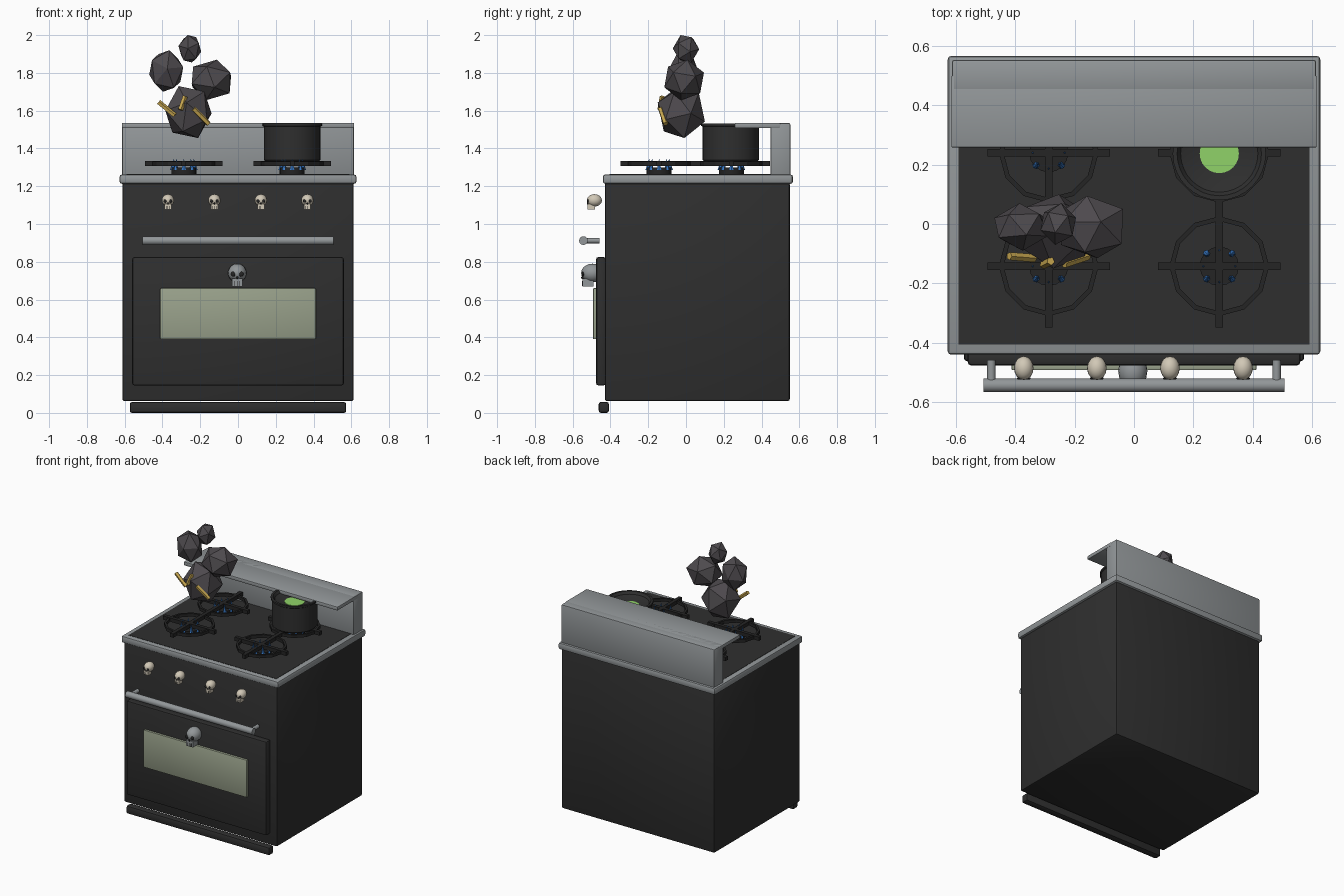
import bpy, bmesh, math, random
from mathutils import Matrix, Vector, Euler

if "Cube" in bpy.data.objects:
    bpy.data.objects.remove(bpy.data.objects["Cube"], do_unlink=True)


def material(name, *rgb):
    m = bpy.data.materials.new(name)
    m.use_nodes = True
    m.diffuse_color = (*rgb, 1)
    bsdf = next(n for n in m.node_tree.nodes if n.type == 'BSDF_PRINCIPLED')
    bsdf.inputs["Base Color"].default_value = (*rgb, 1)
    return m


BLACK = material("black enamel", 0.028, 0.028, 0.028)
IRON = material("cast iron", 0.018, 0.018, 0.018)
STEEL = material("brushed steel", 0.29, 0.31, 0.32)
GLASS = material("smoky green glass", 0.32, 0.36, 0.26)
BONE = material("bone", 0.64, 0.58, 0.47)
ROCK = material("charcoal rock", 0.075, 0.068, 0.075)
GOLD = material("gold", 0.58, 0.39, 0.08)
FLAME = material("blue flame", 0.04, 0.2, 0.6)
BREW = material("green brew", 0.28, 0.65, 0.14)


def finish(name, bm, *mats, smooth=False):
    bmesh.ops.recalc_face_normals(bm, faces=bm.faces)
    mesh = bpy.data.meshes.new(name)
    bm.to_mesh(mesh)
    bm.free()
    for m in mats:
        mesh.materials.append(m)
    ob = bpy.data.objects.new(name, mesh)
    bpy.context.collection.objects.link(ob)
    if smooth:
        bpy.ops.object.select_all(action='DESELECT')
        ob.select_set(True)
        bpy.context.view_layer.objects.active = ob
        bpy.ops.object.shade_smooth_by_angle()
    return ob


def add_box(bm, lo, hi):
    lo, hi = Vector(lo), Vector(hi)
    mat = Matrix.Translation((lo + hi) / 2) @ Matrix.Diagonal((*(hi - lo), 1))
    return bmesh.ops.create_cube(bm, size=1, matrix=mat)["verts"]


def box(name, lo, hi, mat, bevel=0.0):
    bm = bmesh.new()
    add_box(bm, lo, hi)
    if bevel:
        bmesh.ops.bevel(bm, geom=bm.edges[:], offset=bevel, segments=2,
                        profile=0.5, affect='EDGES')
    return finish(name, bm, mat, smooth=bevel > 0)


def rod(name, p, q, r, mat, sides=16, tip=None, smooth=True):
    p, q = Vector(p), Vector(q)
    bm = bmesh.new()
    turn = (q - p).to_track_quat('Z', 'Y').to_matrix().to_4x4()
    bmesh.ops.create_cone(bm, cap_ends=True, segments=sides, radius1=r,
                          radius2=r if tip is None else tip, depth=(q - p).length,
                          matrix=Matrix.Translation((p + q) / 2) @ turn)
    return finish(name, bm, mat, smooth=smooth)


def lathe(name, profile, x, y, mat, sides, closed=False, smooth=True):
    bm = bmesh.new()
    vs = [bm.verts.new((x + r, y, z)) for r, z in profile]
    pairs = list(zip(vs, vs[1:])) + ([(vs[-1], vs[0])] if closed else [])
    es = [bm.edges.new(p) for p in pairs]
    bmesh.ops.spin(bm, geom=vs + es, cent=(x, y, 0), axis=(0, 0, 1),
                   angle=math.tau, steps=sides)
    bmesh.ops.remove_doubles(bm, verts=bm.verts, dist=0.0005)
    return finish(name, bm, mat, smooth=smooth)


def skull(name, loc, s, mat):
    """Cranium and jaw, with dark sockets, nose and tooth gaps."""
    bm = bmesh.new()

    def ball(c, r, index):
        m = Matrix.Translation(c) @ Matrix.Diagonal((*r, 1))
        vs = bmesh.ops.create_uvsphere(bm, u_segments=16, v_segments=10,
                                       radius=1, matrix=m)["verts"]
        paint(vs, index)

    def paint(vs, index):
        for f in {f for v in vs for f in v.link_faces}:
            f.material_index = index

    ball((0, 0, 0.18), (0.82, 1, 0.82), 0)
    add_box(bm, (-0.45, -0.9, -1), (0.45, 0.1, -0.3))
    for side in (-1, 1):
        ball((side * 0.36, -0.86, 0.08), (0.22, 0.12, 0.22), 1)
    ball((0, -0.9, -0.24), (0.09, 0.1, 0.13), 1)
    for x in (-0.22, 0, 0.22):
        paint(add_box(bm, (x - 0.03, -0.92, -0.98), (x + 0.03, -0.85, -0.55)), 1)
    bm.transform(Matrix.Translation(loc) @ Matrix.Scale(s, 4))
    return finish(name, bm, mat, IRON, smooth=True)


def rock(name, lo, hi, seed):
    """Randomly turned icosahedron fitted to a bounding box."""
    rng = random.Random(seed)
    bm = bmesh.new()
    turn = Euler([rng.uniform(0, 3) for _ in range(3)]).to_matrix().to_4x4()
    bmesh.ops.create_icosphere(bm, subdivisions=1, radius=1, matrix=turn)
    for i in range(3):
        a = min(v.co[i] for v in bm.verts)
        b = max(v.co[i] for v in bm.verts)
        for v in bm.verts:
            v.co[i] = lo[i] + (v.co[i] - a) / (b - a) * (hi[i] - lo[i])
    return finish(name, bm, ROCK)


# Cabinet, worktop and backsplash with shelf
box("oven_body", (-0.612, -0.43, 0.062), (0.612, 0.55, 1.22), BLACK, 0.012)
box("kick_rail", (-0.573, -0.462, 0.0), (0.573, -0.408, 0.058), BLACK, 0.012)
box("worktop", (-0.627, -0.44, 1.213), (0.627, 0.566, 1.262), STEEL, 0.012)
box("cooktop_plate", (-0.59, -0.405, 1.258), (0.59, 0.45, 1.264), BLACK)
box("backsplash", (-0.613, 0.447, 1.255), (0.613, 0.552, 1.535), STEEL, 0.008)
box("shelf", (-0.615, 0.257, 1.508), (0.615, 0.5, 1.535), STEEL, 0.005)

# Door, window, handle and ornament
box("oven_door", (-0.56, -0.476, 0.145), (0.56, -0.425, 0.825), BLACK, 0.012)
box("door_window", (-0.412, -0.492, 0.39), (0.412, -0.47, 0.66), GLASS, 0.004)
rod("handle_bar", (-0.506, -0.543, 0.912), (0.506, -0.543, 0.912), 0.023, STEEL)
for side in (-1, 1):
    rod("handle_post", (side * 0.48, -0.543, 0.912), (side * 0.48, -0.458, 0.912),
        0.014, STEEL)
skull("door_ornament", (-0.004, -0.495, 0.73), 0.06, STEEL)
for i in range(4):
    skull("knob", (-0.371 + i * 0.246, -0.485, 1.118), 0.04, BONE)

# Burners with flames and grates
for bx in (-0.287, 0.287):
    for by in (-0.142, 0.24):
        rod("burner", (bx, by, 1.26), (bx, by, 1.3), 0.066, IRON)
        for k in range(8):
            a = k * math.pi / 4
            d = Vector((math.cos(a), math.sin(a), 0))
            c = Vector((bx, by, 0)) + d * 0.06
            rod("flame", c + Vector((0, 0, 1.285)), c + Vector((0, 0, 1.345)) - d * 0.008,
                0.013, FLAME, sides=6, tip=0.001, smooth=False)
        lathe("grate_ring", [(0.152, 1.308), (0.168, 1.308), (0.168, 1.33), (0.152, 1.33)],
              bx, by, IRON, 12, closed=True, smooth=False)
        box("grate_bar", (bx - 0.206, by - 0.013, 1.307), (bx + 0.206, by + 0.013, 1.334), IRON)
        box("grate_bar", (bx - 0.013, by - 0.206, 1.307), (bx + 0.013, by + 0.206, 1.334), IRON)

# Pot of brew
PX, PY = 0.287, 0.237
lathe("pot", [(0, 1.332), (0.143, 1.332), (0.15, 1.34), (0.15, 1.515), (0.157, 1.52),
              (0.157, 1.532), (0.142, 1.532), (0.13, 1.515), (0.062, 1.493), (0, 1.493)],
      PX, PY, BLACK, 32)
rod("brew", (PX, PY, 1.49), (PX, PY, 1.497), 0.066, BREW, sides=24)

# Floating rocks with gold shards
rock("rock_large", (-0.385, -0.15, 1.455), (-0.14, 0.1, 1.73), 3)
rock("rock_right", (-0.245, -0.115, 1.655), (-0.037, 0.095, 1.87), 5)
rock("rock_left", (-0.47, -0.09, 1.7), (-0.29, 0.07, 1.92), 8)
rock("rock_top", (-0.315, -0.07, 1.855), (-0.195, 0.07, 2.0), 11)
for p, q in (((-0.42, -0.108, 1.645), (-0.335, -0.115, 1.575)),
             ((-0.28, -0.125, 1.675), (-0.305, -0.138, 1.605)),
             ((-0.235, -0.135, 1.61), (-0.155, -0.108, 1.53))):
    rod("gold_shard", p, q, 0.014, GOLD, sides=5, smooth=False)
